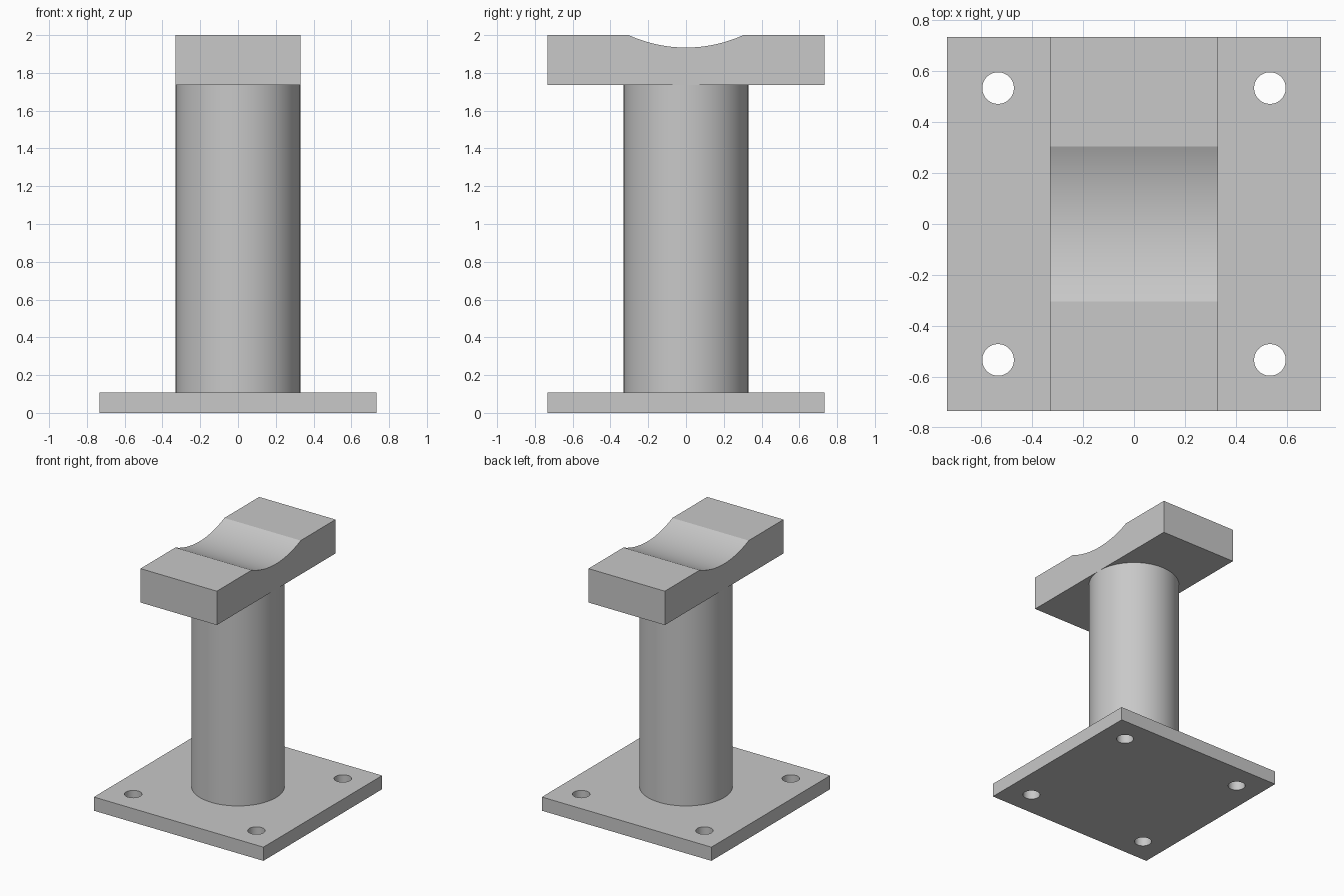
import bpy, bmesh, math

if "Cube" in bpy.data.objects:
    bpy.data.objects.remove(bpy.data.objects["Cube"], do_unlink=True)

HALF = 0.733          # half length of base plate and saddle
RADIUS = 0.33         # column radius, also half width of the saddle
PLATE_TOP = 0.107
SADDLE_BOTTOM = 1.735
TOP = 2.0

grey = bpy.data.materials.new("plain_grey")
grey.use_nodes = True
colour = (0.58, 0.58, 0.58, 1)
grey.diffuse_color = colour
grey.node_tree.nodes["Principled BSDF"].inputs["Base Color"].default_value = colour


def finish(obj, name, angle=20):
    obj.name = obj.data.name = name
    obj.data.materials.clear()
    obj.data.materials.append(grey)
    bpy.ops.object.select_all(action='DESELECT')
    obj.select_set(True)
    bpy.context.view_layer.objects.active = obj
    bpy.ops.object.shade_smooth_by_angle(angle=math.radians(angle))
    return obj


def cylinder(radius, bottom, top, x=0, y=0, sides=64):
    bpy.ops.mesh.primitive_cylinder_add(
        vertices=sides, radius=radius, depth=top - bottom,
        location=(x, y, (bottom + top) / 2))
    return bpy.context.object


# Base plate with four bolt holes
bpy.ops.mesh.primitive_cube_add(size=1, location=(0, 0, PLATE_TOP / 2))
plate = bpy.context.object
plate.scale = (2 * HALF, 2 * HALF, PLATE_TOP)
bpy.ops.object.transform_apply(location=True, rotation=False, scale=True)
for x in (-0.533, 0.533):
    for y in (-0.533, 0.533):
        cutter = cylinder(0.062, -0.1, PLATE_TOP + 0.1, x, y, 48)
        cutter.hide_render = True
        cut = plate.modifiers.new("bolt_hole", 'BOOLEAN')
        cut.operation = 'DIFFERENCE'
        cut.solver = 'EXACT'
        cut.object = cutter
        bpy.context.view_layer.objects.active = plate
        bpy.ops.object.modifier_apply(modifier=cut.name)
        bpy.data.objects.remove(cutter, do_unlink=True)
finish(plate, "base_plate")

# Round column
finish(cylinder(RADIUS, PLATE_TOP, SADDLE_BOTTOM, sides=96), "column")

# Saddle block: side profile with a shallow circular groove, extruded along x
groove_radius, groove_half, steps = 0.73, 0.303, 32
centre_z = TOP + math.sqrt(groove_radius ** 2 - groove_half ** 2)
sweep = math.asin(groove_half / groove_radius)
profile = [(-HALF, TOP), (-HALF, SADDLE_BOTTOM), (HALF, SADDLE_BOTTOM), (HALF, TOP)]
for i in range(steps + 1):
    a = sweep * (1 - 2 * i / steps)
    profile.append((groove_radius * math.sin(a), centre_z - groove_radius * math.cos(a)))

bm = bmesh.new()
side = bm.faces.new([bm.verts.new((-RADIUS, y, z)) for y, z in profile])
extruded = bmesh.ops.extrude_face_region(bm, geom=[side], use_keep_orig=True)
moved = [v for v in extruded["geom"] if isinstance(v, bmesh.types.BMVert)]
bmesh.ops.translate(bm, verts=moved, vec=(2 * RADIUS, 0, 0))
bmesh.ops.recalc_face_normals(bm, faces=bm.faces)
mesh = bpy.data.meshes.new("saddle")
bm.to_mesh(mesh)
bm.free()
saddle = bpy.data.objects.new("saddle", mesh)
bpy.context.collection.objects.link(saddle)
finish(saddle, "saddle")
